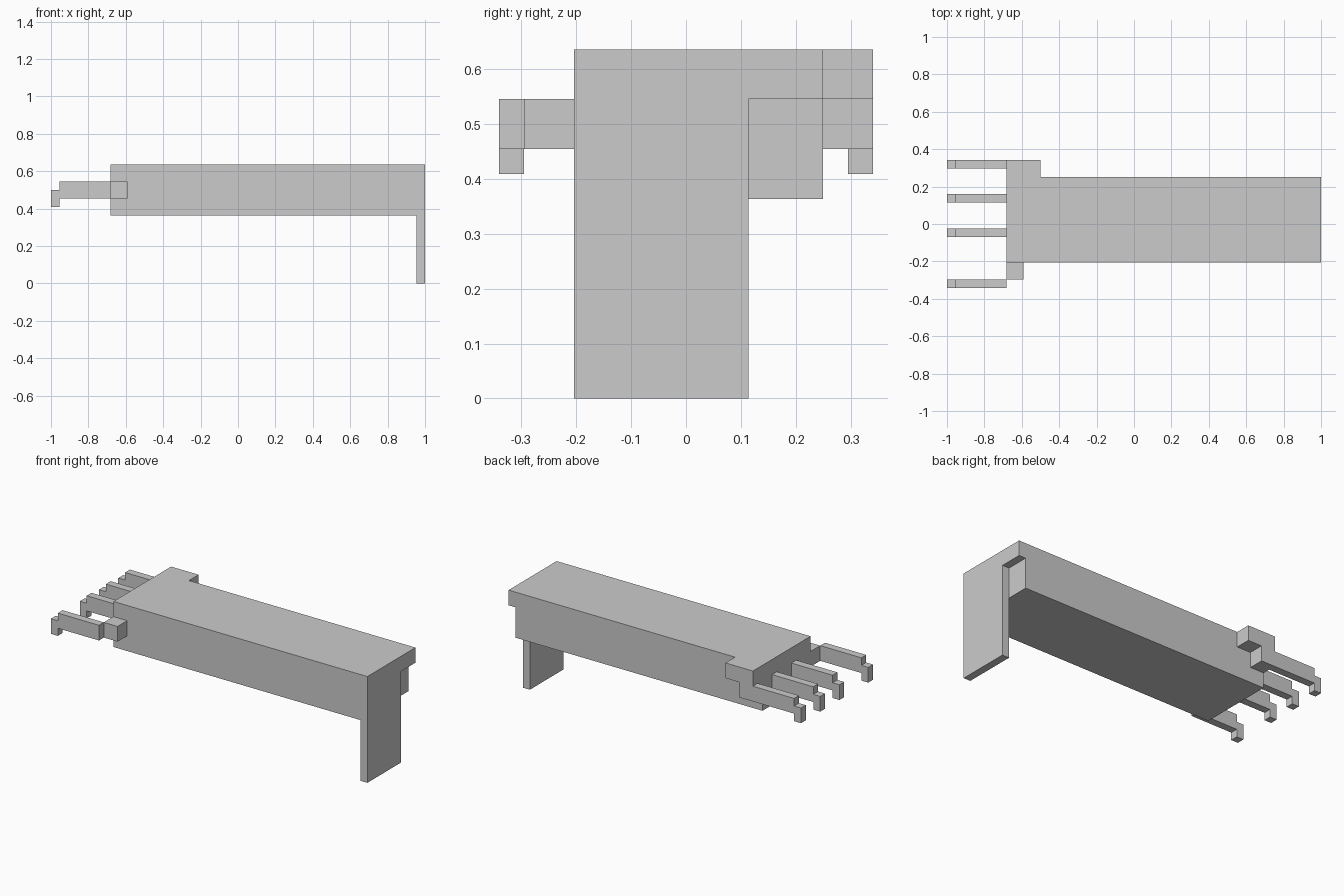
import bpy
import bmesh

if "Cube" in bpy.data.objects:
    bpy.data.objects.remove(bpy.data.objects["Cube"])

U = 1 / 22  # one grid unit of the blocky model


def extrude_profile(name, profile, y0, y1):
    """Solid from an (x, z) outline in grid units, swept from y0 to y1."""
    bm = bmesh.new()
    face = bm.faces.new([bm.verts.new((x * U, y0 * U, z * U)) for x, z in profile])
    swept = bmesh.ops.extrude_face_region(bm, geom=[face])["geom"]
    verts = [v for v in swept if isinstance(v, bmesh.types.BMVert)]
    bmesh.ops.translate(bm, verts=verts, vec=(0, (y1 - y0) * U, 0))
    bmesh.ops.recalc_face_normals(bm, faces=bm.faces)
    mesh = bpy.data.meshes.new(name)
    bm.to_mesh(mesh)
    bm.free()
    obj = bpy.data.objects.new(name, mesh)
    bpy.context.collection.objects.link(obj)
    return obj


def rect(x0, x1, z0, z1):
    return [(x0, z0), (x1, z0), (x1, z1), (x0, z1)]


# Long body whose top layer overhangs the end plate
extrude_profile("body", [(-15, 8), (21, 8), (21, 12), (22, 12), (22, 14), (-15, 14)],
                -4.5, 5.5)

# Upright plate at the far end, reaching the ground
extrude_profile("end_plate", rect(21, 22, 0, 12), -4.5, 2.5)

# Stepped shoulder on the back side
extrude_profile("stepped_shoulder",
                [(-15, 10), (-13, 10), (-13, 12), (-11, 12), (-11, 14), (-15, 14)],
                5.5, 7.5)

# Small block on the front side that carries the outer prong
extrude_profile("front_block", rect(-15, -13, 10, 12), -6.5, -4.5)

# Four prongs with lowered tips
prong = [(-22, 9), (-21, 9), (-21, 10), (-15, 10),
         (-15, 12), (-21, 12), (-21, 11), (-22, 11)]
for i, y in enumerate((-7.5, -1.5, 2.5, 6.5), 1):
    extrude_profile(f"prong_{i}", prong, y, y + 1)
